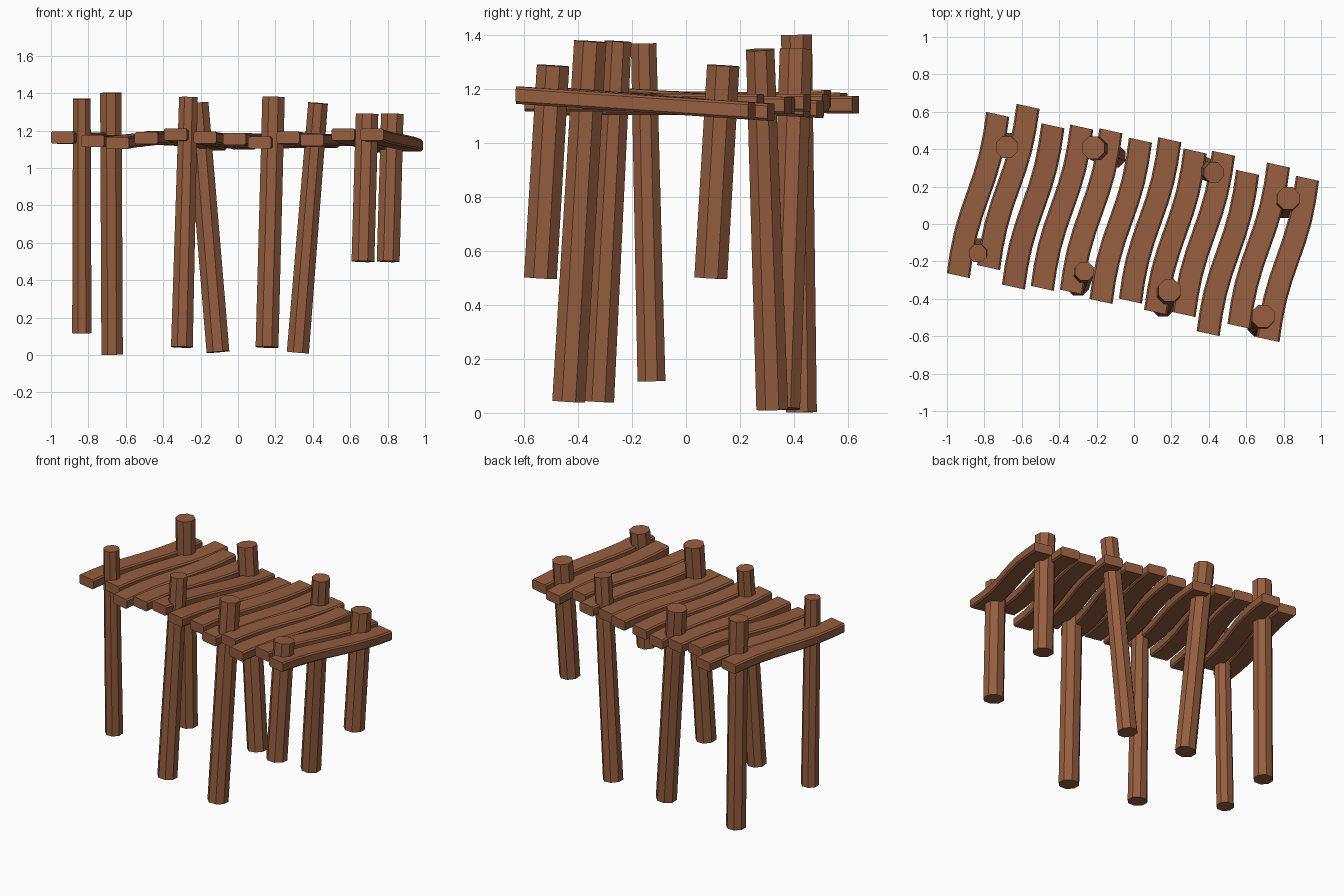
import bpy, bmesh, math
from mathutils import Vector

if "Cube" in bpy.data.objects:
    bpy.data.objects.remove(bpy.data.objects["Cube"])

wood = bpy.data.materials.new("brown_wood")
wood.diffuse_color = (0.30, 0.11, 0.05, 1)
wood.use_nodes = True
wood.node_tree.nodes["Principled BSDF"].inputs["Base Color"].default_value = wood.diffuse_color


def loft(name, rings):
    """Closed solid skinned through a list of equal-length point rings."""
    bm = bmesh.new()
    vs = [[bm.verts.new(p) for p in ring] for ring in rings]
    n = len(rings[0])
    for a, b in zip(vs, vs[1:]):
        for i in range(n):
            j = (i + 1) % n
            bm.faces.new((a[i], a[j], b[j], b[i]))
    bm.faces.new(vs[0])
    bm.faces.new(vs[-1])
    bmesh.ops.recalc_face_normals(bm, faces=bm.faces)
    me = bpy.data.meshes.new(name)
    bm.to_mesh(me)
    bm.free()
    me.materials.append(wood)
    ob = bpy.data.objects.new(name, me)
    bpy.context.collection.objects.link(ob)


# Deck planks: chamfered section swept along a gentle S, tilted end to end
HW, HT, C = 0.063, 0.032, 0.009
SECTION = [(-HW + C, -HT), (HW - C, -HT), (HW, -HT + C), (HW, HT - C),
           (HW - C, HT), (-HW + C, HT), (-HW, HT - C), (-HW, -HT + C)]
YAW = math.radians(12.3)
ACROSS = Vector((math.cos(YAW), -math.sin(YAW), 0))
ALONG = Vector((0.211, 0.862, 0))
STEPS = 8


def plank(name, x, y, z_near, z_far):
    rings = []
    for k in range(STEPS + 1):
        t = k / STEPS
        mid = Vector((x, y, z_near + (z_far - z_near) * t)) + ALONG * (t - 0.5)
        mid -= ACROSS * 0.015 * math.sin(2 * math.pi * t)
        rings.append([mid + ACROSS * u + Vector((0, 0, w)) for u, w in SECTION])
    loft(name, rings)


PLANKS = [  # centre x, centre y, near height, far height
    (-0.834, 0.155, 1.163, 1.155), (-0.672, 0.198, 1.145, 1.143),
    (-0.539, 0.094, 1.133, 1.165), (-0.385, 0.087, 1.160, 1.150),
    (-0.229, 0.067, 1.180, 1.126), (-0.071, 0.017, 1.163, 1.130),
    (0.086, 0.019, 1.155, 1.150), (0.221, -0.041, 1.135, 1.140),
    (0.373, -0.053, 1.163, 1.140), (0.502, -0.155, 1.150, 1.150),
    (0.667, -0.116, 1.180, 1.115), (0.822, -0.187, 1.178, 1.120)]
for i, p in enumerate(PLANKS):
    plank(f"deck_plank_{i + 1}", *p)


# Posts: leaning eight-sided poles, cut square to their own axis
def post(name, bottom, top, r_bottom, r_top):
    a, b = Vector(bottom), Vector(top)
    turn = Vector((0, 0, 1)).rotation_difference(b - a)
    rings = []
    for c, r in ((a, r_bottom), (b, r_top)):
        rings.append([c + turn @ Vector((r * math.cos(q), r * math.sin(q), 0))
                      for q in (math.pi / 8 + k * math.pi / 4 for k in range(8))])
    loft(name, rings)


POSTS = [
    ("front_post_1", (-0.835, -0.128, 0.117), (-0.835, -0.157, 1.37), 0.056, 0.051),
    ("front_post_2", (-0.300, -0.325, 0.042), (-0.265, -0.252, 1.378), 0.063, 0.054),
    ("front_post_3", (0.155, -0.435, 0.042), (0.190, -0.355, 1.378), 0.066, 0.065),
    ("front_post_4", (0.668, -0.540, 0.500), (0.690, -0.493, 1.288), 0.066, 0.065),
    ("back_post_1", (-0.673, 0.428, 0.002), (-0.680, 0.410, 1.402), 0.062, 0.062),
    ("back_post_2", (-0.107, 0.362, 0.016), (-0.218, 0.408, 1.348), 0.066, 0.065),
    ("back_post_3", (0.320, 0.320, 0.014), (0.428, 0.275, 1.347), 0.064, 0.057),
    ("back_post_4", (0.803, 0.092, 0.500), (0.825, 0.138, 1.288), 0.066, 0.065)]
for p in POSTS:
    post(*p)
